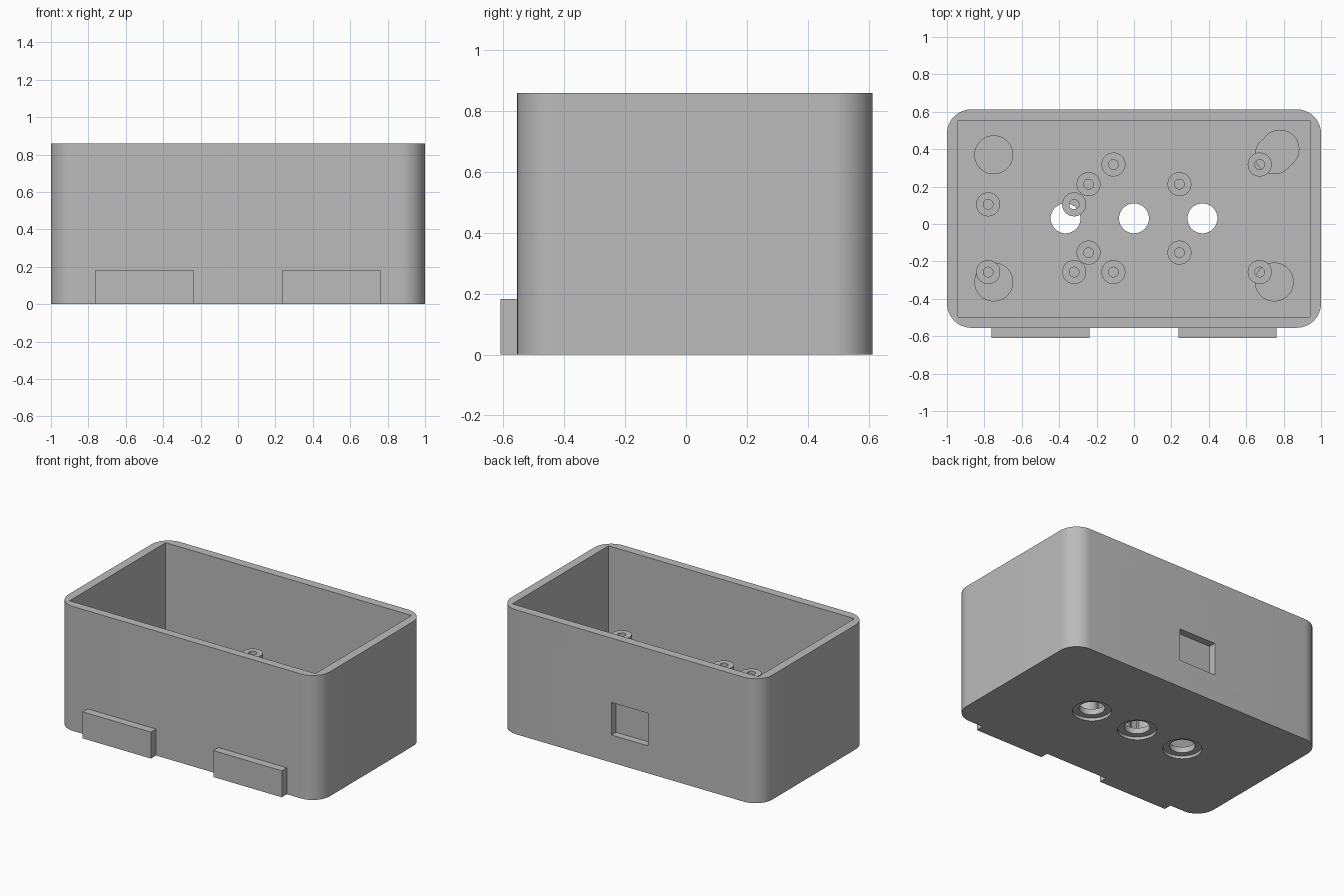
import bpy
import bmesh
from mathutils import Vector, Matrix

cube = bpy.data.objects.get("Cube")
if cube:
    bpy.data.objects.remove(cube, do_unlink=True)

grey = bpy.data.materials.new("plain_grey")
grey.use_nodes = True
colour = (0.5, 0.5, 0.5, 1)
grey.diffuse_color = colour
grey.node_tree.nodes["Principled BSDF"].inputs["Base Color"].default_value = colour


def finish(name, bm):
    mesh = bpy.data.meshes.new(name)
    bm.to_mesh(mesh)
    bm.free()
    mesh.materials.append(grey)
    obj = bpy.data.objects.new(name, mesh)
    bpy.context.collection.objects.link(obj)
    return obj


def box(name, low, high, corner=0):
    """Box between two corners, with optionally rounded upright edges."""
    low, high = Vector(low), Vector(high)
    bm = bmesh.new()
    bmesh.ops.create_cube(bm, size=1)
    bmesh.ops.scale(bm, vec=high - low, verts=bm.verts)
    bmesh.ops.translate(bm, vec=(low + high) / 2, verts=bm.verts)
    if corner:
        upright = [e for e in bm.edges
                   if abs(e.verts[0].co.z - e.verts[1].co.z) > 0.1]
        bmesh.ops.bevel(bm, geom=upright, offset=corner, segments=12,
                        profile=0.5, affect='EDGES')
    return finish(name, bm)


def cylinder(name, x, y, radius, bottom, top):
    bm = bmesh.new()
    bmesh.ops.create_cone(bm, cap_ends=True, segments=48, radius1=radius,
                          radius2=radius, depth=top - bottom,
                          matrix=Matrix.Translation((x, y, (bottom + top) / 2)))
    return finish(name, bm)


def cut(target, cutter):
    cutter.hide_render = True
    mod = target.modifiers.new("cut", 'BOOLEAN')
    mod.operation = 'DIFFERENCE'
    mod.solver = 'EXACT'
    mod.object = cutter
    bpy.context.view_layer.objects.active = target
    bpy.ops.object.modifier_apply(modifier=mod.name)
    bpy.data.objects.remove(cutter, do_unlink=True)


def smooth(obj):
    bpy.ops.object.select_all(action='DESELECT')
    obj.select_set(True)
    bpy.context.view_layer.objects.active = obj
    bpy.ops.object.shade_smooth_by_angle()


FLOOR = 0.06
MID_Y = 0.03

# Open case with rounded outside corners and a square cavity
case = box("case", (-1, -0.555, 0), (1, 0.613, 0.86), corner=0.13)
cut(case, box("cavity_cutter", (-0.94, -0.497, FLOOR), (0.94, 0.553, 1)))

# Shallow blind pocket in the back wall
cut(case, box("pocket_cutter", (-0.14, 0.563, 0.19), (0.14, 0.7, 0.415)))

# Three floor holes, each counterbored from below
for x in (-0.366, 0, 0.366):
    cut(case, cylinder("hole_cutter", x, MID_Y, 0.08, -0.1, 0.2))
    cut(case, cylinder("counterbore_cutter", x, MID_Y, 0.122, -0.1, 0.02))
smooth(case)

# Two plates low on the front
for side, x in (("right", -0.5), ("left", 0.5)):
    box(side + "_front_plate", (x - 0.262, -0.61, 0), (x + 0.262, -0.553, 0.183))

# Hollow mounting posts
posts = [(-0.78, 0.105), (-0.32, 0.105), (-0.78, -0.257), (-0.32, -0.257),
         (-0.11, 0.318), (0.672, 0.318), (-0.11, -0.257), (0.672, -0.257)]
posts += [(x, MID_Y + dy) for x in (-0.243, 0.243) for dy in (-0.183, 0.183)]
for i, (x, y) in enumerate(posts):
    post = cylinder(f"mounting_post_{i + 1}", x, y, 0.064, FLOOR, 0.41)
    cut(post, cylinder("bore_cutter", x, y, 0.026, 0, 0.6))
    smooth(post)

# Low round pads near the floor corners, with one offset extra
for x in (-0.75, 0.75):
    for dy in (-0.34, 0.34):
        smooth(cylinder("corner_pad", x, MID_Y + dy, 0.104, FLOOR, FLOOR + 0.02))
smooth(cylinder("offset_pad", 0.78, 0.4, 0.104, FLOOR, FLOOR + 0.012))
